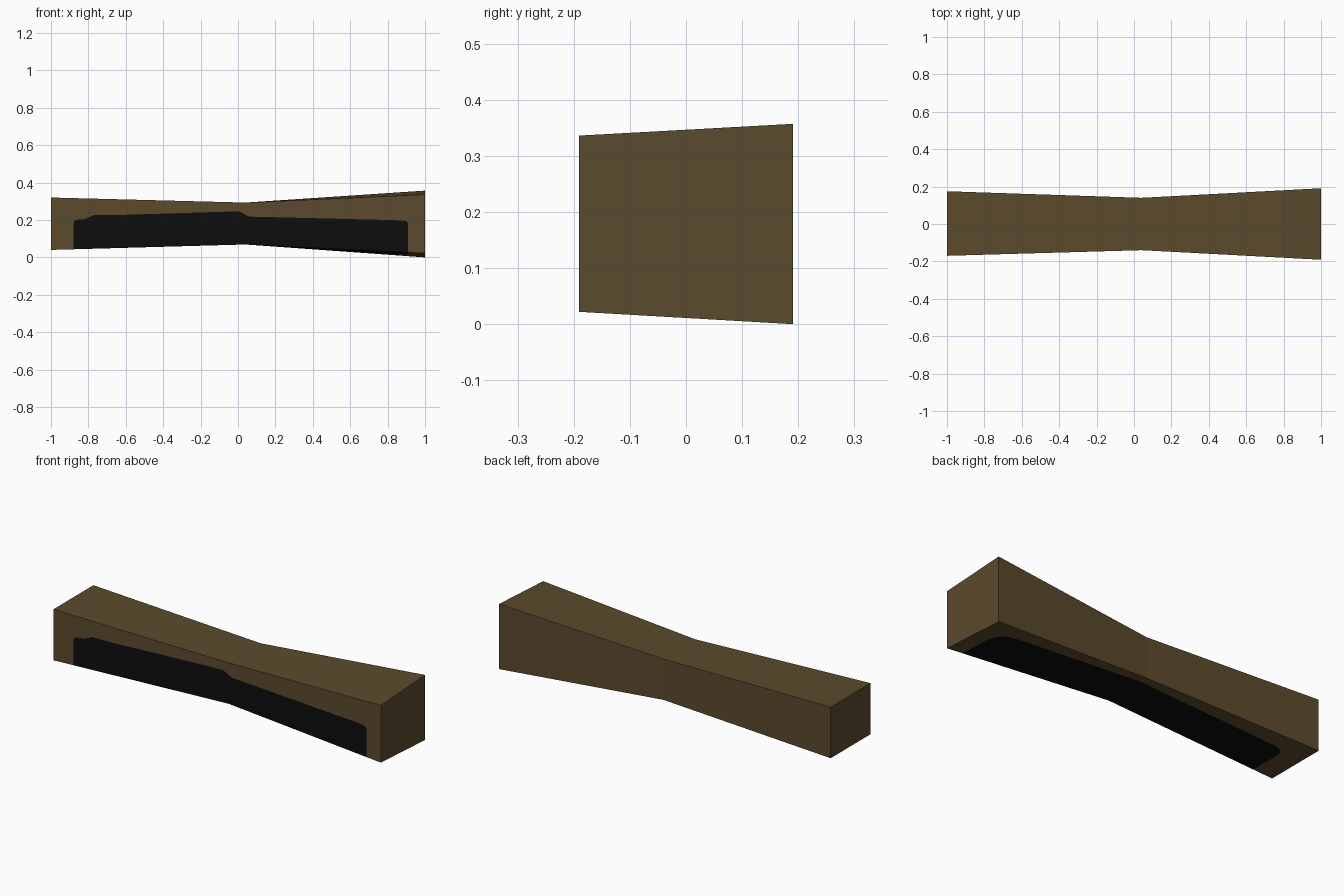
import bpy, bmesh

if "Cube" in bpy.data.objects:
    bpy.data.objects.remove(bpy.data.objects["Cube"])


def material(name, rgb):
    m = bpy.data.materials.new(name)
    m.diffuse_color = (*rgb, 1)
    m.use_nodes = True
    m.node_tree.nodes["Principled BSDF"].inputs["Base Color"].default_value = m.diffuse_color
    return m


brown = material("dark brown", (0.105, 0.070, 0.026))
black = material("black", (0.004, 0.004, 0.004))


def interp(table, x):
    """Linear lookup in a list of (x, value, value, ...) rows."""
    x = min(max(x, table[0][0]), table[-1][0])
    for a, b in zip(table, table[1:]):
        if x <= b[0]:
            t = (x - a[0]) / (b[0] - a[0])
            return [p + (q - p) * t for p, q in zip(a[1:], b[1:])]


# Pinched beam: x, front y, back y, front low z, front high z, back low z, back high z
BEAM = [(-1.0, -0.17, 0.175, 0.04, 0.32, 0.04, 0.32),
        (0.04, -0.14, 0.14, 0.069, 0.293, 0.069, 0.293),
        (1.0, -0.191, 0.191, 0.022, 0.336, 0.0, 0.357)]

# Black patch: x, upper edge on the front, inner edge on the underside
PATCH = [(-0.88, 0.185, 0.02), (-0.87, 0.20, 0.05), (-0.82, 0.205, 0.072),
         (-0.77, 0.226, 0.072), (-0.66, 0.226, 0.075), (-0.07, 0.244, 0.09),
         (0.01, 0.244, 0.095), (0.06, 0.218, 0.095), (0.80, 0.200, 0.095),
         (0.87, 0.198, 0.085), (0.90, 0.194, 0.05), (0.91, 0.18, 0.01)]

bm = bmesh.new()
stations = sorted({r[0] for r in BEAM} | {r[0] for r in PATCH})
rings = []
for x in stations:
    yf, yb, zfl, zfh, zbl, zbh = interp(BEAM, x)
    top, inner = interp(PATCH, x)
    z_in = zfl + (zbl - zfl) * (inner - yf) / (yb - yf)
    ring = [(yf, zfl), (yf, top), (yf, zfh), (yb, zbh), (yb, zbl), (inner, z_in)]
    rings.append([bm.verts.new((x, y, z)) for y, z in ring])

# Skin between stations, black on the lower front and the front of the underside
for i, (a, b) in enumerate(zip(rings, rings[1:])):
    inside = PATCH[0][0] <= stations[i] < PATCH[-1][0]
    for k in range(6):
        n = (k + 1) % 6
        f = bm.faces.new((a[k], a[n], b[n], b[k]))
        f.material_index = int(inside and k in (0, 5))
bm.faces.new(rings[0])
bm.faces.new(rings[-1])
bmesh.ops.recalc_face_normals(bm, faces=bm.faces)

mesh = bpy.data.meshes.new("pinched_beam")
bm.to_mesh(mesh)
bm.free()
mesh.materials.append(brown)
mesh.materials.append(black)
obj = bpy.data.objects.new("pinched_beam", mesh)
bpy.context.collection.objects.link(obj)
